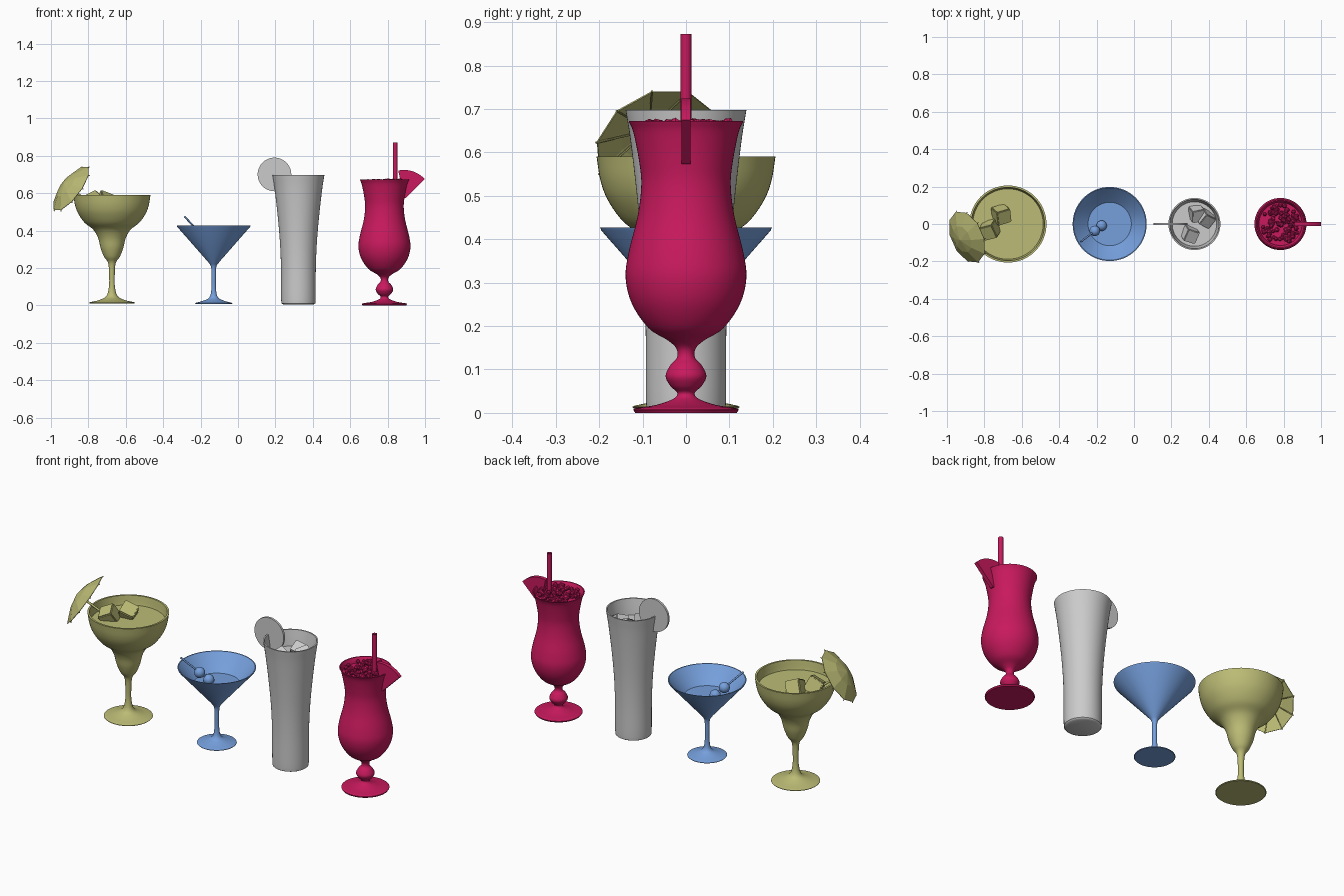
import bpy, bmesh, math, random
from mathutils import Vector, Matrix

if "Cube" in bpy.data.objects:
    bpy.data.objects.remove(bpy.data.objects["Cube"])

random.seed(4)


def material(name, color):
    m = bpy.data.materials.new(name)
    m.diffuse_color = (*color, 1)
    m.use_nodes = True
    m.node_tree.nodes["Principled BSDF"].inputs["Base Color"].default_value = m.diffuse_color
    return m


yellow = material("yellow", (0.50, 0.50, 0.18))
blue = material("blue", (0.18, 0.35, 0.72))
red = material("red", (0.58, 0.01, 0.11))


def finish(name, bm, mat=None, angle=35):
    bmesh.ops.recalc_face_normals(bm, faces=bm.faces[:])
    me = bpy.data.meshes.new(name)
    bm.to_mesh(me)
    bm.free()
    ob = bpy.data.objects.new(name, me)
    bpy.context.collection.objects.link(ob)
    if mat:
        me.materials.append(mat)
    if angle:
        bpy.ops.object.select_all(action='DESELECT')
        ob.select_set(True)
        bpy.context.view_layer.objects.active = ob
        bpy.ops.object.shade_smooth_by_angle(angle=math.radians(angle))
    return ob


def spline(pts, n=5):
    p = [Vector(q) for q in pts]
    p = [2 * p[0] - p[1]] + p + [2 * p[-1] - p[-2]]
    out = []
    for a, b, c, d in zip(p, p[1:], p[2:], p[3:]):
        for i in range(n):
            t = i / n
            out.append(0.5 * (2 * b + (c - a) * t + (2 * a - 5 * b + 4 * c - d) * t * t
                              + (3 * b - a - 3 * c + d) * t ** 3))
    return [(v.x, v.y) for v in out + [p[-2]]]


def lathe(name, prof, x, mat, seg=64):
    bm = bmesh.new()
    vs = [bm.verts.new((x + r, 0, z)) for r, z in prof]
    es = [bm.edges.new(e) for e in zip(vs, vs[1:])]
    bmesh.ops.spin(bm, geom=vs + es, cent=(x, 0, 0), axis=(0, 0, 1),
                   angle=2 * math.pi, steps=seg, use_duplicate=False)
    bmesh.ops.remove_doubles(bm, verts=bm.verts[:], dist=1e-5)
    return finish(name, bm, mat)


def glass(name, x, pts, floor, level, wall, mat):
    """Thick-walled glass plus the drink filling it to the given level."""
    outer = spline(pts)
    inner = [(max(r - wall, 0.002), z) for r, z in outer if z > floor]
    lathe(name + "_glass", [(0, outer[0][1])] + outer + inner[::-1] + [(0, floor)], x, mat)
    wet = [(r, z) for r, z in inner if z < level]
    (r0, z0), (r1, z1) = wet[-1], inner[len(wet)]
    top = r0 + (r1 - r0) * (level - z0) / (z1 - z0)
    lathe(name + "_drink", [(0, floor)] + wet + [(top, level), (0, level)], x, mat)


def rod(name, a, b, r, mat, seg=12):
    a, b = Vector(a), Vector(b)
    bm = bmesh.new()
    rot = (b - a).to_track_quat('Z', 'Y').to_matrix().to_4x4()
    bmesh.ops.create_cone(bm, cap_ends=True, segments=seg, radius1=r, radius2=r,
                          depth=(b - a).length, matrix=Matrix.Translation((a + b) / 2) @ rot)
    return finish(name, bm, mat)


def ice_cube(name, loc, size, rot, mat):
    bm = bmesh.new()
    bmesh.ops.create_cube(bm, size=size)
    bmesh.ops.bevel(bm, geom=bm.edges[:], offset=size * 0.06, segments=2, affect='EDGES')
    ob = finish(name, bm, mat)
    ob.location, ob.rotation_euler = loc, rot


def slab(name, outline, thick, mat):
    """Flat xz outline extruded along y, centred on y = 0."""
    bm = bmesh.new()
    f = bm.faces.new([bm.verts.new((x, -thick / 2, z)) for x, z in outline])
    new = bmesh.ops.extrude_face_region(bm, geom=[f])["geom"]
    bmesh.ops.translate(bm, vec=(0, thick, 0),
                        verts=[v for v in new if isinstance(v, bmesh.types.BMVert)])
    return finish(name, bm, mat)


def arc(cx, cz, r, a0, a1, n):
    return [(cx + r * math.cos(math.radians(a0 + (a1 - a0) * i / n)),
             cz + r * math.sin(math.radians(a0 + (a1 - a0) * i / n))) for i in range(n + 1)]


# Wide two-step bowl glass with drink and ice
glass("wide_bowl", -0.674, [(0.12, 0.01), (0.12, 0.016), (0.07, 0.028), (0.03, 0.05), (0.016, 0.10),
      (0.015, 0.16), (0.02, 0.225), (0.042, 0.26), (0.06, 0.305), (0.074, 0.36), (0.10, 0.405),
      (0.146, 0.442), (0.18, 0.49), (0.197, 0.535), (0.206, 0.59)], 0.25, 0.54, 0.01, yellow)
ice_cube("wide_bowl_ice_1", (-0.71, 0.05, 0.555), 0.08, (0.5, 0.35, 0.3), yellow)
ice_cube("wide_bowl_ice_2", (-0.77, -0.03, 0.555), 0.08, (0.4, -0.45, 0.25), yellow)

# Paper umbrella: folded canopy, ribs and stick
axis = Vector((-0.75, -0.33, 0.57)).normalized()
hub = Vector((-0.893, -0.07, 0.625))
tilt = Matrix.Translation(hub) @ axis.to_track_quat('Z', 'Y').to_matrix().to_4x4()
N, R = 10, 0.148
bm = bmesh.new()
apex = bm.verts.new((0, 0, 0.05))
rings = []
for r, z in ((0.075, 0.034), (R, 0)):
    rings.append([bm.verts.new((r * math.cos(2 * math.pi * i / N),
                                r * math.sin(2 * math.pi * i / N), z)) for i in range(N)])
for i in range(N):
    j = (i + 1) % N
    bm.faces.new((apex, rings[0][i], rings[0][j]))
    bm.faces.new((rings[0][i], rings[1][i], rings[1][j], rings[0][j]))
bm.transform(tilt)
canopy = finish("umbrella_canopy", bm, yellow, 0)
sol = canopy.modifiers.new("thickness", 'SOLIDIFY')
sol.thickness = 0.003
for i in range(N):
    a = 2 * math.pi * i / N
    d = Vector((math.cos(a), math.sin(a), 0))
    rod("umbrella_rib", tilt @ (d * 0.01 + Vector((0, 0, 0.042))),
        tilt @ (d * (R + 0.004) + Vector((0, 0, -0.005))), 0.0025, yellow, 6)
rod("umbrella_stick", hub + axis * 0.045, hub - axis * 0.24, 0.006, yellow)

# Cone-shaped stem glass with drink
X = -0.13
outer = spline([(0.098, 0.008), (0.097, 0.013), (0.055, 0.025), (0.024, 0.042), (0.013, 0.08),
                (0.012, 0.15), (0.014, 0.205), (0.03, 0.232)]) + [(0.195, 0.42), (0.198, 0.427)]
lathe("cone_glass", [(0, 0.008)] + outer + [(0.193, 0.427), (0.02, 0.232), (0, 0.222)], X, blue)
lathe("cone_drink", [(0, 0.224), (0.02, 0.234), (0.116, 0.34), (0, 0.34)], X, blue)

# Two olives on a pick
top, tip = Vector((-0.285, -0.095, 0.475)), Vector((-0.155, 0.005, 0.33))
rod("olive_pick", top, tip, 0.005, blue)
for i, t in enumerate((0.58, 0.86)):
    bm = bmesh.new()
    bmesh.ops.create_uvsphere(bm, u_segments=24, v_segments=14, radius=0.028,
                              matrix=Matrix.Translation(top.lerp(tip, t)))
    finish("olive_%d" % (i + 1), bm, blue)

# Tall tumbler with drink and ice
glass("tumbler", 0.323, [(0.078, 0.004), (0.088, 0.01), (0.092, 0.03), (0.093, 0.20), (0.099, 0.34),
      (0.111, 0.48), (0.127, 0.62), (0.139, 0.697)], 0.04, 0.61, 0.007, None)
for i, (x, y, rot) in enumerate(((0.335, 0.055, (0.5, 0.3, 0.2)), (0.30, -0.055, (0.3, 0.4, -0.3)),
                                 (0.385, 0.03, (0.6, -0.3, 0.9)))):
    ice_cube("tumbler_ice_%d" % (i + 1), (x, y, 0.62), 0.07, rot, None)

# Round citrus slice on the tumbler rim
slab("citrus_slice", arc(0.195, 0.70, 0.09, 0, 352.5, 47), 0.012, None)

# Curvy footed glass with drink
glass("curvy", 0.783, [(0.117, 0.0), (0.118, 0.01), (0.07, 0.018), (0.03, 0.032), (0.02, 0.046),
      (0.036, 0.062), (0.047, 0.085), (0.036, 0.11), (0.021, 0.127), (0.022, 0.148), (0.042, 0.167),
      (0.086, 0.195), (0.124, 0.25), (0.139, 0.31), (0.132, 0.37), (0.111, 0.455), (0.103, 0.525),
      (0.108, 0.58), (0.121, 0.645), (0.132, 0.672)], 0.18, 0.645, 0.006, red)

# Crushed ice heaped at the top
bm = bmesh.new()
for i in range(110):
    a, r = random.uniform(0, 2 * math.pi), 0.102 * math.sqrt(random.random())
    spot = Vector((0.783 + r * math.cos(a), r * math.sin(a), random.uniform(0.648, 0.667)))
    turn = Matrix.Rotation(random.uniform(0, 3), 4, (random.random(), random.random(), 0.5))
    bmesh.ops.create_icosphere(bm, subdivisions=1, radius=random.uniform(0.009, 0.015),
                               matrix=Matrix.Translation(spot) @ turn)
finish("crushed_ice", bm, red, 0)

# Hollow straw
lathe("straw", [(0.009, 0.40), (0.0125, 0.40), (0.0125, 0.872), (0.009, 0.872), (0.009, 0.40)],
      0.84, red, 24)

# Fruit wedge on the rim
slab("fruit_wedge", [(0.887, 0.575), (0.896, 0.573)] + arc(0.888, 0.575, 0.149, 42, 102, 14), 0.02, red)
